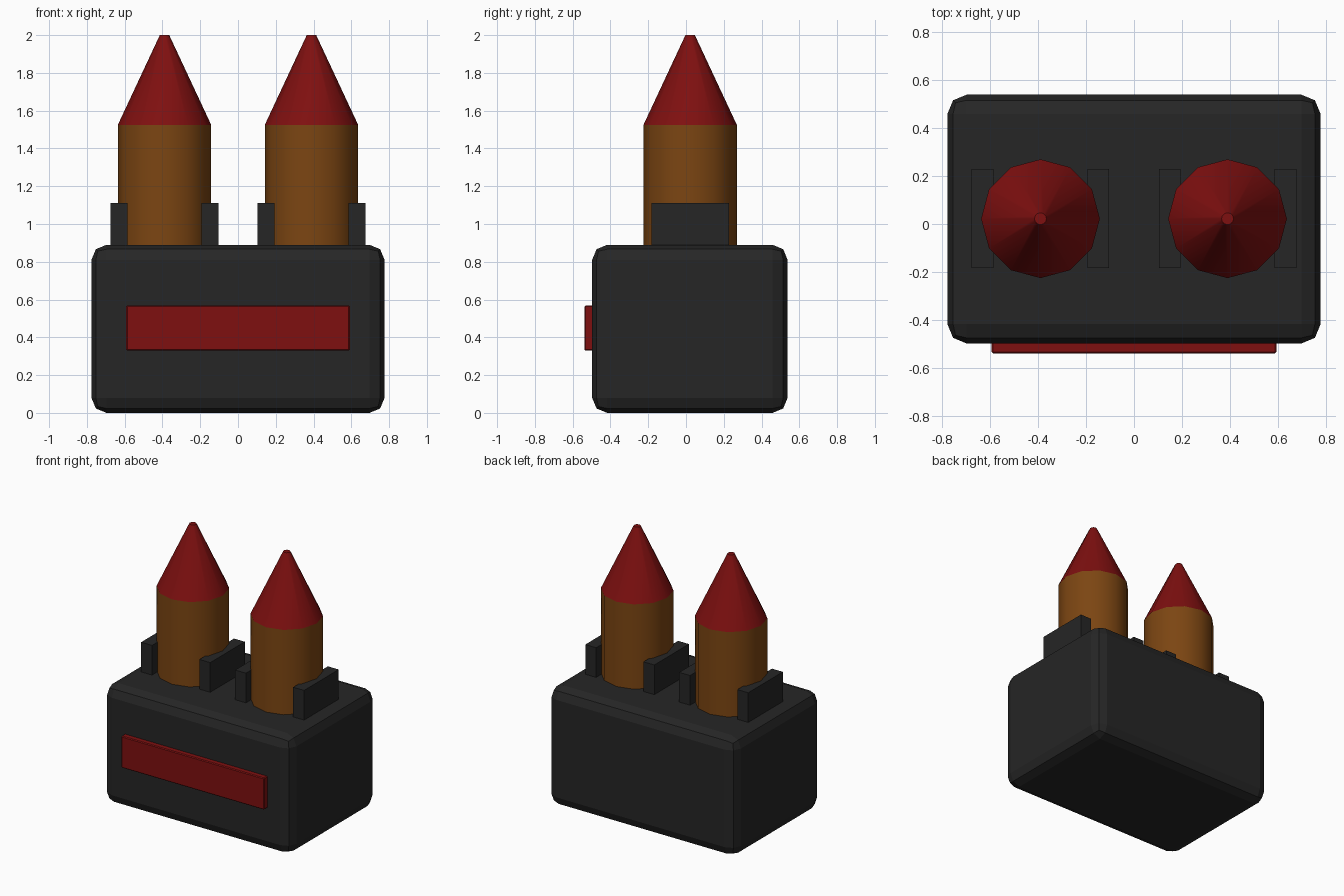
import bpy
import bmesh
from math import radians

cube = bpy.data.objects.get("Cube")
if cube:
    bpy.data.objects.remove(cube, do_unlink=True)


def material(name, rgb):
    m = bpy.data.materials.new(name)
    m.use_nodes = True
    m.diffuse_color = (*rgb, 1)
    m.node_tree.nodes["Principled BSDF"].inputs["Base Color"].default_value = (*rgb, 1)
    return m


black = material("black", (0.019, 0.019, 0.019))
red = material("dark red", (0.21, 0.005, 0.005))
brown = material("brown", (0.2, 0.06, 0.006))


def finish(bm, name, mat):
    mesh = bpy.data.meshes.new(name)
    bm.to_mesh(mesh)
    bm.free()
    mesh.materials.append(mat)
    obj = bpy.data.objects.new(name, mesh)
    bpy.context.collection.objects.link(obj)
    return obj


def box(name, low, high, mat, bevel=0, segments=1):
    bm = bmesh.new()
    bmesh.ops.create_cube(bm, size=1)
    for v in bm.verts:
        v.co = [(a + b) / 2 + c * (b - a) for a, b, c in zip(low, high, v.co)]
    if bevel:
        bmesh.ops.bevel(bm, geom=bm.edges[:], offset=bevel, segments=segments,
                        profile=0.5, affect='EDGES')
    return finish(bm, name, mat)


def round_part(name, x, r1, r2, z1, z2, mat):
    bm = bmesh.new()
    bmesh.ops.create_cone(bm, cap_ends=True, segments=12, radius1=r1,
                          radius2=r2, depth=z2 - z1)
    bmesh.ops.translate(bm, verts=bm.verts, vec=(x, 0.022, (z1 + z2) / 2))
    obj = finish(bm, name, mat)
    bpy.ops.object.select_all(action='DESELECT')
    obj.select_set(True)
    bpy.context.view_layer.objects.active = obj
    bpy.ops.object.shade_smooth_by_angle(angle=radians(40))
    return obj


# Base block and the raised front plate
box("base_block", (-0.776, -0.497, 0), (0.776, 0.538, 0.89), black, 0.08, 2)
box("front_plate", (-0.592, -0.538, 0.33), (0.592, -0.45, 0.568), red, 0.006)

# Two pointed shells, each held between a pair of brackets
for side, x in (("right", -0.389), ("left", 0.389)):
    round_part(side + "_casing", x, 0.247, 0.247, 0.8, 1.525, brown)
    round_part(side + "_tip", x, 0.247, 0.025, 1.525, 2.0, red)
    for place, s in (("inner", -1), ("outer", 1)):
        cx = x + s * 0.241 * (1 if x > 0 else -1)
        box(f"{side}_{place}_bracket", (cx - 0.045, -0.182, 0.8),
            (cx + 0.045, 0.228, 1.112), black)
